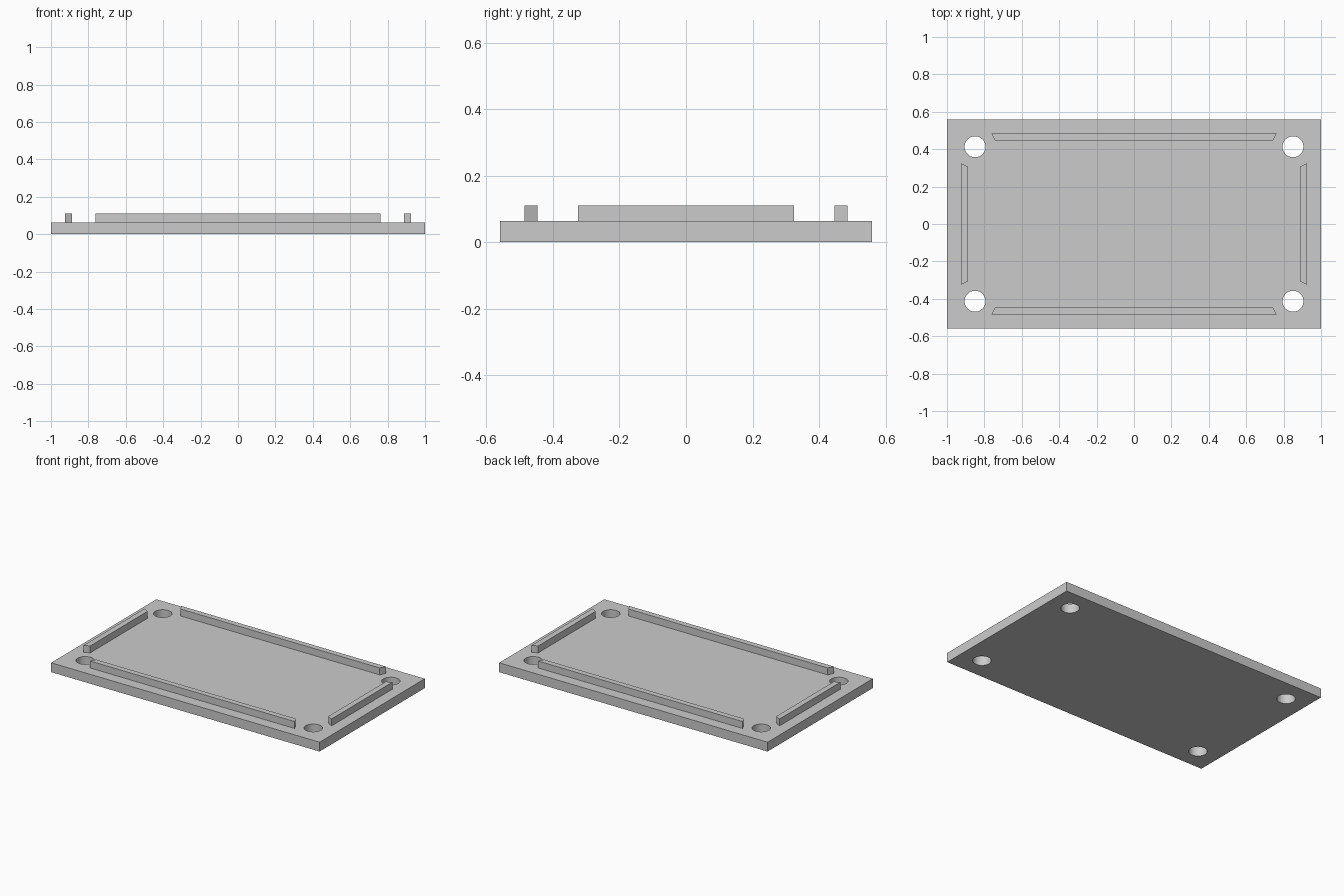
import bpy
import bmesh
from math import radians

cube = bpy.data.objects.get("Cube")
if cube:
    bpy.data.objects.remove(cube, do_unlink=True)

PLATE_X, PLATE_Y, PLATE_Z = 1.0, 0.56, 0.063
RAIL_TOP = 0.11

grey = bpy.data.materials.new("plain grey")
grey.use_nodes = True
colour = (0.6, 0.6, 0.6, 1)
grey.diffuse_color = colour
grey.node_tree.nodes["Principled BSDF"].inputs["Base Color"].default_value = colour


def prism(name, outline, bottom, top):
    """Extrude a flat outline upwards into a solid."""
    bm = bmesh.new()
    face = bm.faces.new([bm.verts.new((x, y, bottom)) for x, y in outline])
    raised = bmesh.ops.extrude_face_region(bm, geom=[face])["geom"]
    verts = [v for v in raised if isinstance(v, bmesh.types.BMVert)]
    bmesh.ops.translate(bm, verts=verts, vec=(0, 0, top - bottom))
    bmesh.ops.recalc_face_normals(bm, faces=bm.faces)
    mesh = bpy.data.meshes.new(name)
    bm.to_mesh(mesh)
    bm.free()
    mesh.materials.append(grey)
    obj = bpy.data.objects.new(name, mesh)
    bpy.context.collection.objects.link(obj)
    return obj


# Base plate
plate = prism("base_plate", [(-PLATE_X, -PLATE_Y), (PLATE_X, -PLATE_Y),
                             (PLATE_X, PLATE_Y), (-PLATE_X, PLATE_Y)], 0, PLATE_Z)

# Corner screw holes
for sx in (-1, 1):
    for sy in (-1, 1):
        bpy.ops.mesh.primitive_cylinder_add(vertices=48, radius=0.056, depth=0.3,
                                            location=(sx * 0.85, sy * 0.413, 0))
        cutter = bpy.context.object
        cutter.name = "hole_cutter"
        cutter.data.materials.append(grey)
        cutter.hide_render = True
        cutter.hide_set(True)
        cut = plate.modifiers.new("screw_hole", "BOOLEAN")
        cut.operation = "DIFFERENCE"
        cut.solver = "EXACT"
        cut.object = cutter

# Apply the cuts, then remove the cutters
bpy.ops.object.select_all(action="DESELECT")
plate.select_set(True)
bpy.context.view_layer.objects.active = plate
for cut in list(plate.modifiers):
    cutter = cut.object
    bpy.ops.object.modifier_apply(modifier=cut.name)
    bpy.data.objects.remove(cutter, do_unlink=True)
bpy.ops.object.shade_smooth_by_angle(angle=radians(30))

# Locating rails with mitred ends, longer on the outer edge
for side, front_back, left_right in ((-1, "front", "right"), (1, "back", "left")):
    long_rail = [(-0.762, 0.485), (0.762, 0.485), (0.743, 0.447), (-0.743, 0.447)]
    prism(front_back + "_rail", [(x, y * side) for x, y in long_rail], PLATE_Z, RAIL_TOP)
    short_rail = [(0.925, -0.325), (0.925, 0.325), (0.887, 0.306), (0.887, -0.306)]
    prism(left_right + "_rail", [(x * side, y) for x, y in short_rail], PLATE_Z, RAIL_TOP)
